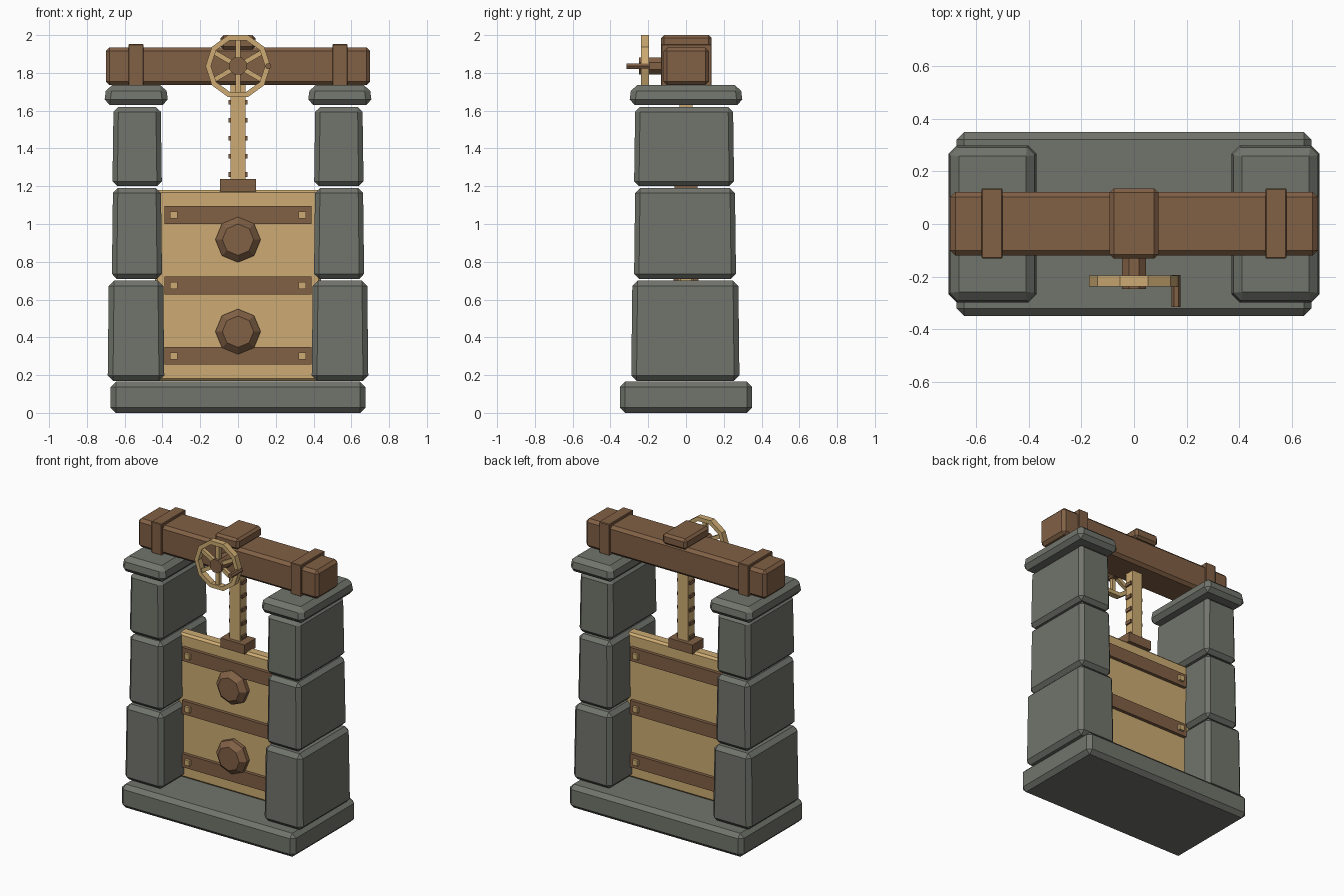
import bpy
import bmesh
from math import pi, cos, sin
from mathutils import Matrix

cube = bpy.data.objects.get("Cube")
if cube:
    bpy.data.objects.remove(cube, do_unlink=True)


def material(name, rgb):
    m = bpy.data.materials.new(name)
    m.use_nodes = True
    m.diffuse_color = (*rgb, 1)
    m.node_tree.nodes["Principled BSDF"].inputs["Base Color"].default_value = (*rgb, 1)
    return m


STONE = material("grey stone", (0.165, 0.174, 0.149))
WOOD = material("dark wood", (0.22, 0.118, 0.06))
PALE = material("pale wood", (0.61, 0.41, 0.172))


def finish(name, bm, mat, bevel=0):
    bmesh.ops.recalc_face_normals(bm, faces=bm.faces)
    mesh = bpy.data.meshes.new(name)
    bm.to_mesh(mesh)
    bm.free()
    mesh.materials.append(mat)
    obj = bpy.data.objects.new(name, mesh)
    bpy.context.collection.objects.link(obj)
    if bevel:
        mod = obj.modifiers.new("chamfer", "BEVEL")
        mod.width = bevel
        mod.segments = 1
        mod.limit_method = "ANGLE"
    return obj


def box(name, xs, ys, zs, mat, bevel=0, taper=0):
    """Box between the given limits, its top drawn in by taper on each side."""
    bm = bmesh.new()
    bmesh.ops.create_cube(bm, size=1)
    for v in bm.verts:
        inset = taper if v.co.z > 0 else 0
        for axis, (low, high) in enumerate((xs, ys, zs)):
            side = v.co[axis] > 0
            v.co[axis] = high if side else low
            if axis < 2:
                v.co[axis] += -inset if side else inset
    return finish(name, bm, mat, bevel)


def lathe_y(name, x, z, rings, sides, mat, closed=False, turn=0):
    """Sweep (radius, y) rings around a front-to-back axis."""
    bm = bmesh.new()
    loops = []
    for r, y in rings:
        angles = [turn + 2 * pi * i / sides for i in range(sides)]
        loops.append([bm.verts.new((x + r * cos(a), y, z + r * sin(a))) for a in angles])
    pairs = list(zip(loops, loops[1:]))
    if closed:
        pairs.append((loops[-1], loops[0]))
    else:
        bm.faces.new(loops[0])
        bm.faces.new(loops[-1])
    for a, b in pairs:
        for i in range(sides):
            j = (i + 1) % sides
            bm.faces.new((a[i], a[j], b[j], b[i]))
    return finish(name, bm, mat)


# Stone base and the two stacked pillars
box("base_slab", (-0.675, 0.675), (-0.35, 0.35), (0, 0.165), STONE, 0.028)
courses = [
    ("lower", (0.39, 0.69), (-0.29, 0.283), (0.17, 0.70), 0.028, 0.006),
    ("middle", (0.402, 0.668), (-0.275, 0.265), (0.71, 1.19), 0.026, 0.006),
    ("upper", (0.403, 0.665), (-0.275, 0.255), (1.20, 1.62), 0.026, 0.006),
    ("cap", (0.368, 0.71), (-0.302, 0.302), (1.63, 1.735), 0.03, 0.014),
]
for side, s in (("left", 1), ("right", -1)):
    for part, xs, ys, zs, bevel, taper in courses:
        span = sorted(s * x for x in xs)
        box(f"{side}_{part}_stone", span, ys, zs, STONE, bevel, taper)

# Sliding gate with cross battens and square bolts on both faces
box("gate_panel", (-0.44, 0.44), (-0.042, 0.042), (0.168, 1.18), PALE, 0.014)
for level, z in (("bottom", 0.302), ("middle", 0.675), ("top", 1.047)):
    box(f"{level}_batten", (-0.39, 0.39), (-0.065, 0.065), (z - 0.047, z + 0.047), WOOD)
    for side, x in (("left", 0.34), ("right", -0.34)):
        box(f"{level}_{side}_bolt", (x - 0.019, x + 0.019), (-0.082, 0.082),
            (z - 0.019, z + 0.019), PALE)

# Octagonal bosses on the gate front
for level, z in (("lower", 0.43), ("upper", 0.917)):
    lathe_y(f"{level}_boss", 0, z, [(0.12, -0.03), (0.12, -0.07), (0.083, -0.105)], 8, WOOD)

# Lifting post with its bracket and rack teeth
box("post_bracket", (-0.094, 0.094), (-0.062, 0.062), (1.172, 1.238), WOOD)
box("lifting_post", (-0.04, 0.04), (-0.035, 0.035), (1.2, 1.78), PALE)
for i in range(5):
    z = 1.262 + 0.0955 * i
    box(f"rack_tooth_{i + 1}", (-0.051, 0.051), (-0.026, 0.026), (z - 0.012, z + 0.012), WOOD)

# Head beam with straps and the top block
box("head_beam", (-0.7, 0.7), (-0.12, 0.122), (1.735, 1.935), WOOD, 0.02)
for side, x in (("left", 0.54), ("right", -0.54)):
    box(f"{side}_strap", (x - 0.04, x + 0.04), (-0.132, 0.136), (1.732, 1.952), WOOD, 0.004)
box("top_block", (-0.093, 0.093), (-0.132, 0.136), (1.925, 2.0), WOOD, 0.016)

# Winding wheel: axle, rim, spokes and crank handle
HUB_Z = 1.836
lathe_y("axle", 0, HUB_Z, [(0.049, -0.1), (0.049, -0.248)], 8, WOOD, turn=pi / 8)
front, back = -0.238, -0.196
lathe_y("wheel_rim", 0, HUB_Z,
        [(0.172, front), (0.172, back), (0.143, back), (0.143, front)], 10, PALE, closed=True)
for i in range(6):
    spoke = box(f"wheel_spoke_{i + 1}", (0.03, 0.15), (-0.23, -0.204), (-0.013, 0.013), PALE)
    turn = Matrix.Rotation(pi / 6 + i * pi / 3, 4, "Y")
    spoke.data.transform(Matrix.Translation((0, 0, HUB_Z)) @ turn)
lathe_y("crank_handle", 0.16, HUB_Z, [(0.017, -0.194), (0.017, -0.316)], 6, WOOD)
